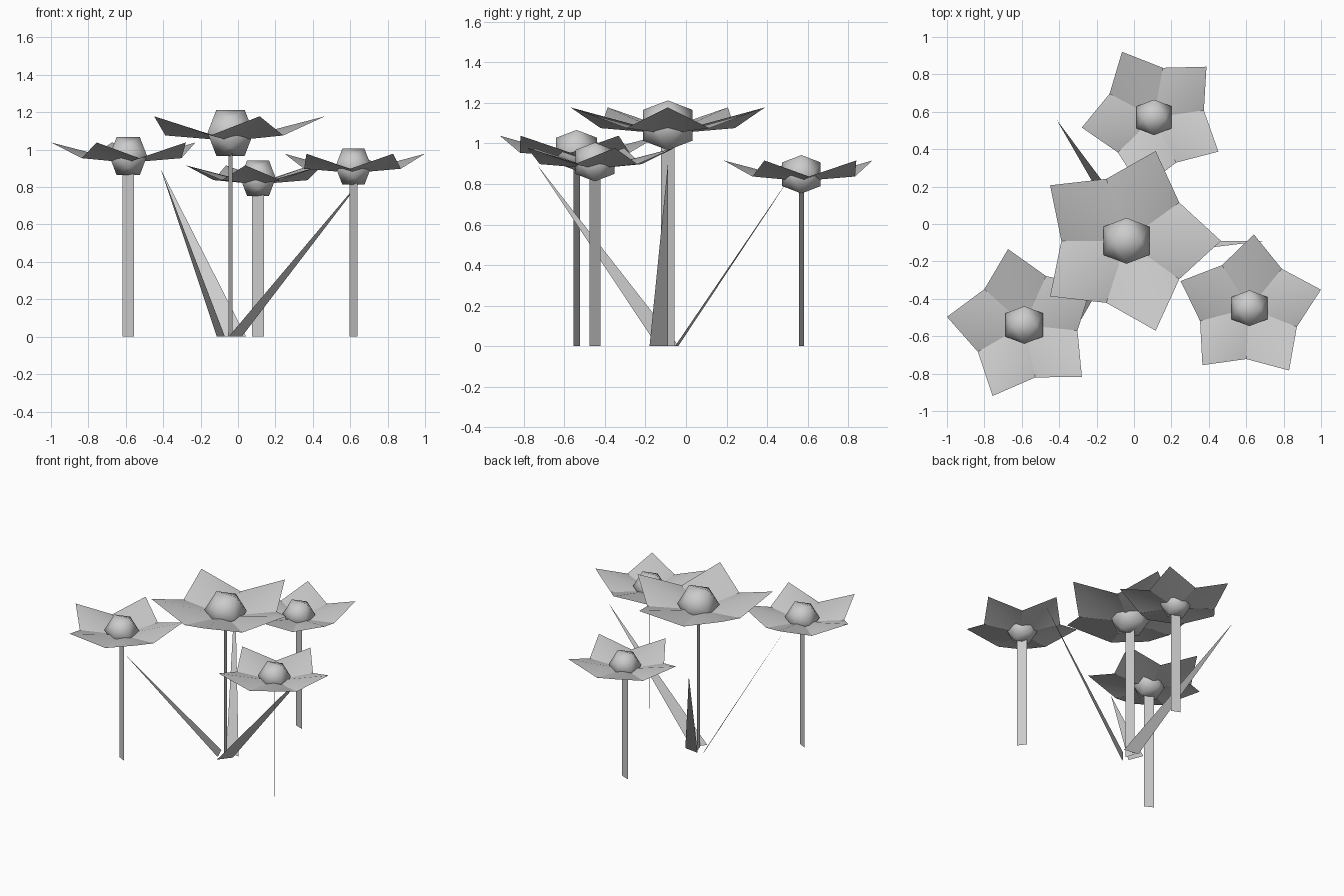
import bpy, bmesh
from math import cos, sin, pi, radians
from mathutils import Vector, Matrix

if "Cube" in bpy.data.objects:
    bpy.data.objects.remove(bpy.data.objects["Cube"])

PHI = (1 + 5 ** 0.5) / 2


def finish(name, bm, smooth=False):
    mesh = bpy.data.meshes.new(name)
    for f in bm.faces:
        f.smooth = smooth
    bm.to_mesh(mesh)
    bm.free()
    obj = bpy.data.objects.new(name, mesh)
    bpy.context.collection.objects.link(obj)
    return obj


def polar(r, a, z):
    return Vector((r * cos(a), r * sin(a), z))


def flower(tag, x, y, z, size, turn, stem_turn):
    centre = Vector((x, y, z))

    # Five folded petals, ridge from the heart to each tip
    bm = bmesh.new()
    for i in range(5):
        a = radians(turn) + i * 2 * pi / 5
        pts = [Vector((0, 0, -0.085)), polar(0.69, a - pi / 5, -0.028),
               polar(1, a, 0.175), polar(0.69, a + pi / 5, -0.028)]
        v = [bm.verts.new(centre + p * size) for p in pts]
        bm.faces.new((v[0], v[1], v[2]))
        bm.faces.new((v[0], v[2], v[3]))
    finish(tag + "_petals", bm, True)

    # Icosahedral heart
    bm = bmesh.new()
    h = 0.243 * size
    for s in (-1, 1):
        for t in (-1, 1):
            for p in ((s, t / PHI, 0), (0, s, t / PHI), (s / PHI, 0, t)):
                bm.verts.new(centre + Vector(p) * h)
    bmesh.ops.convex_hull(bm, input=bm.verts[:])
    bmesh.ops.recalc_face_normals(bm, faces=bm.faces[:])
    finish(tag + "_heart", bm, True)

    # Flat ribbon stem
    bm = bmesh.new()
    side = polar(0.035, radians(stem_turn), 0)
    foot = Vector((x, y, 0))
    top = Vector((x, y, z - 0.08 * size))
    bm.faces.new([bm.verts.new(p) for p in
                  (foot - side, foot + side, top + side, top - side)])
    finish(tag + "_stem", bm)


flower("middle_flower", -0.04, -0.09, 1.09, 0.505, 0, -73)
flower("left_flower", -0.587, -0.54, 0.966, 0.415, 30, -27)
flower("back_flower", 0.107, 0.57, 0.848, 0.39, 44, -21)
flower("right_flower", 0.617, -0.45, 0.909, 0.395, 14.5, -52)

# Three leaning blade leaves around the middle stem
for i in range(3):
    bm = bmesh.new()
    m = Matrix.Translation((-0.04, -0.09, 0)) @ Matrix.Rotation(i * 2 * pi / 3, 4, 'Z')
    bm.faces.new([bm.verts.new(m @ Vector(p)) for p in
                  ((-0.01, -0.09, 0), (0.06, 0, 0), (0.745, 0, 0.895))])
    finish("blade_leaf_%d" % (i + 1), bm)
